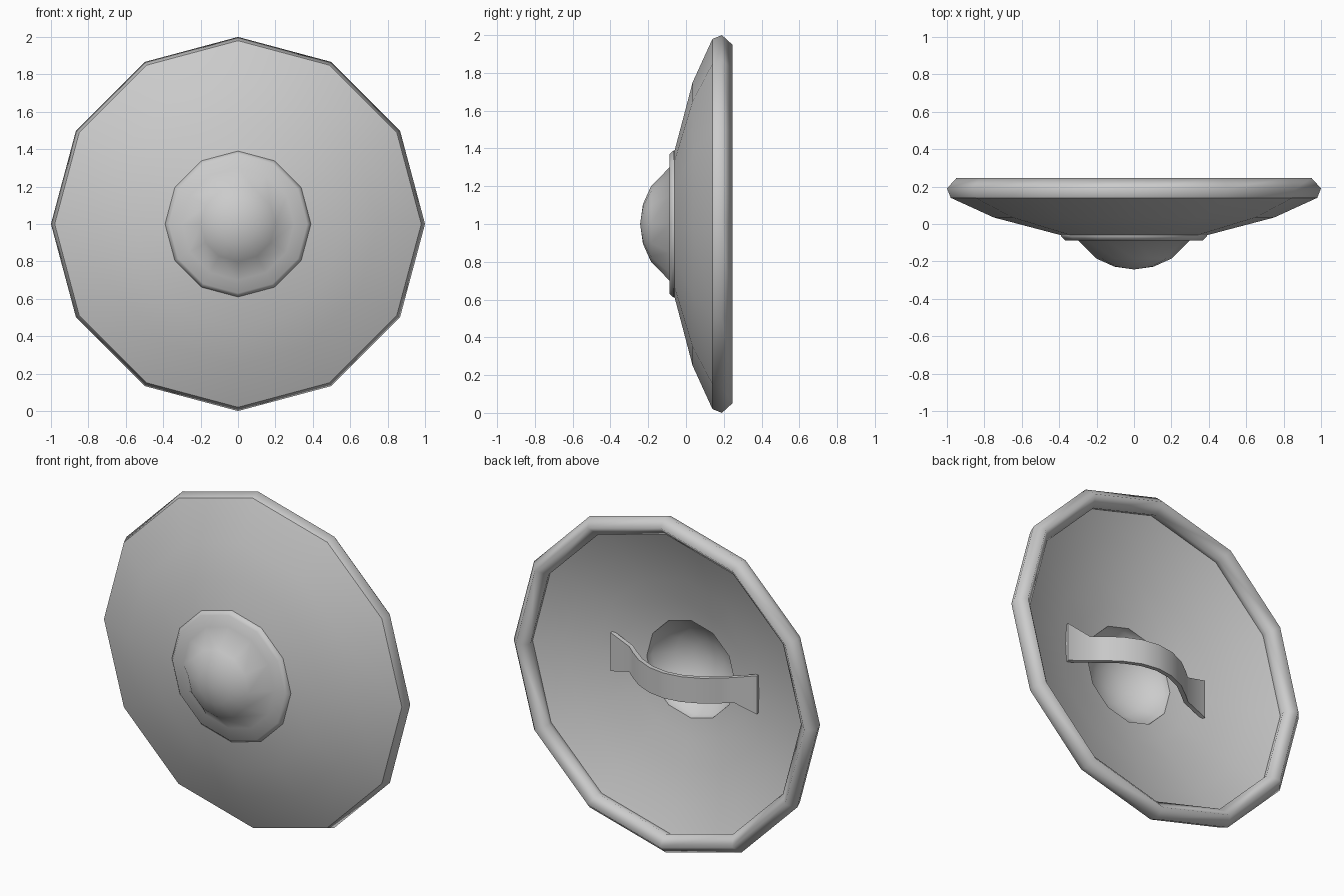
import bpy, bmesh, math
from mathutils import Vector

if "Cube" in bpy.data.objects:
    bpy.data.objects.remove(bpy.data.objects["Cube"])

SIDES = 12
GREY = (0.6, 0.6, 0.6, 1)

metal = bpy.data.materials.new("plain grey")
metal.use_nodes = True
metal.diffuse_color = GREY
metal.node_tree.nodes["Principled BSDF"].inputs["Base Color"].default_value = GREY


def finish(name, bm, angle):
    bmesh.ops.remove_doubles(bm, verts=bm.verts, dist=0.0005)
    bmesh.ops.recalc_face_normals(bm, faces=bm.faces)
    mesh = bpy.data.meshes.new(name)
    bm.to_mesh(mesh)
    bm.free()
    mesh.materials.append(metal)
    ob = bpy.data.objects.new(name, mesh)
    bpy.context.collection.objects.link(ob)
    bpy.ops.object.select_all(action="DESELECT")
    ob.select_set(True)
    bpy.context.view_layer.objects.active = ob
    bpy.ops.object.shade_smooth_by_angle(angle=math.radians(angle))


def lathe(name, profile, angle):
    """Spin (radius, y) points about the shield's front-to-back axis."""
    bm = bmesh.new()
    verts = [bm.verts.new((r, y, 1)) for r, y in profile]
    edges = [bm.edges.new(pair) for pair in zip(verts, verts[1:])]
    bmesh.ops.spin(bm, geom=verts + edges, cent=(0, 0, 1), axis=(0, 1, 0),
                   angle=math.tau, steps=SIDES)
    finish(name, bm, angle)


# Dished body, front and back skins
lathe("shield_body", [(0.3, -0.07), (0.39, -0.06), (0.56, -0.015), (0.75, 0.035),
                      (0.98, 0.14)], 60)
lathe("shield_lining", [(0.29, -0.045), (0.4, -0.025), (0.56, 0.02), (0.75, 0.075),
                        (0.91, 0.145)], 60)

# Rounded rim
lathe("rim", [(0.98, 0.14), (1, 0.19), (0.95, 0.245), (0.89, 0.19), (0.91, 0.14)], 100)

# Central boss: stepped collar and dome, hollow behind
lathe("boss", [(0.39, -0.055), (0.39, -0.065), (0.37, -0.087), (0.3, -0.087),
               (0.2, -0.185), (0.105, -0.228), (0, -0.243)], 55)
lathe("boss_hollow", [(0.29, -0.045), (0.285, -0.085), (0.19, -0.172), (0.1, -0.213),
                      (0, -0.228)], 55)

# Bowed hand strap with flared feet: x, y, half height
half = [(0.48, 0.01, 0.115), (0.34, 0.03, 0.075), (0.28, 0.08, 0.075),
        (0.2, 0.14, 0.075), (0.1, 0.185, 0.075)]
path = half + [(0, 0.2, 0.075)] + [(-x, y, h) for x, y, h in reversed(half)]
bm = bmesh.new()
rings = []
for i, (x, y, h) in enumerate(path):
    a, b = path[max(i - 1, 0)], path[min(i + 1, len(path) - 1)]
    normal = Vector((a[1] - b[1], b[0] - a[0], 0)).normalized() * 0.0125
    rings.append([bm.verts.new(Vector((x, y, 1 + s * h)) + t * normal)
                  for s, t in ((-1, -1), (1, -1), (1, 1), (-1, 1))])
for p, q in zip(rings, rings[1:]):
    for k in range(4):
        bm.faces.new((p[k], p[(k + 1) % 4], q[(k + 1) % 4], q[k]))
bm.faces.new(rings[0])
bm.faces.new(rings[-1])
finish("hand_strap", bm, 50)
